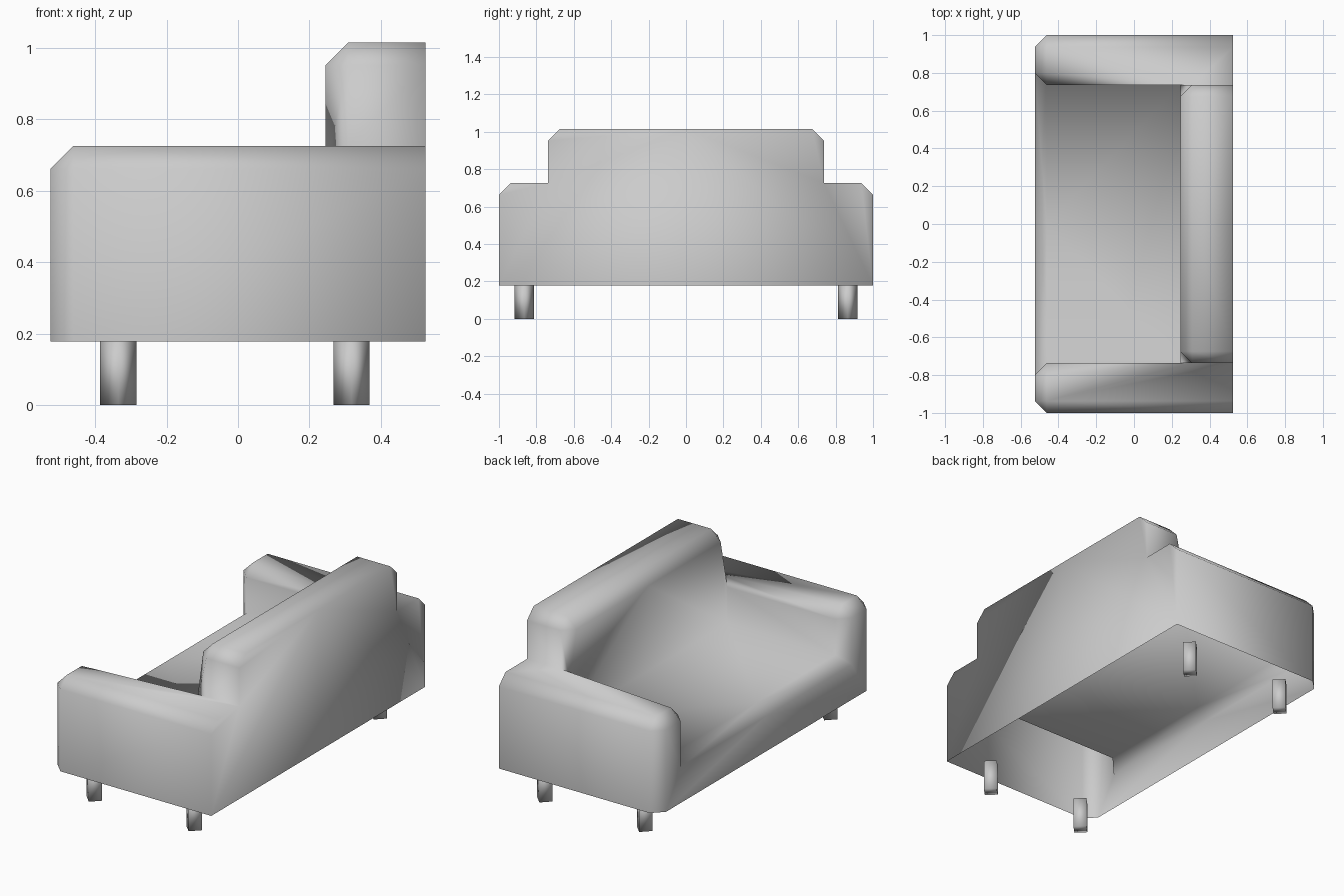
import bpy, bmesh

if "Cube" in bpy.data.objects:
    bpy.data.objects.remove(bpy.data.objects["Cube"])

# Key planes of the sofa (the seat opens toward -x)
X0, X1, X2 = -0.525, 0.245, 0.525          # front, backrest face, rear
Y0, Y1, Y2 = 0.0, 0.737, 1.0               # middle, inner arm, outer arm
ZB, ZS, ZA, ZT = 0.178, 0.45, 0.725, 1.015  # underside, seat, arm top, back top

# Half of the upholstered shell as plain planes, open underneath
faces = [
    [(X0, Y0, ZB), (X0, Y2, ZB), (X0, Y2, ZA), (X0, Y1, ZA), (X0, Y1, ZS), (X0, Y0, ZS)],  # front
    [(X0, Y2, ZB), (X2, Y2, ZB), (X2, Y2, ZA), (X0, Y2, ZA)],                              # outer arm
    [(X2, Y0, ZB), (X2, Y2, ZB), (X2, Y2, ZA), (X2, Y1, ZA), (X2, Y1, ZT), (X2, Y0, ZT)],  # rear
    [(X0, Y1, ZA), (X0, Y2, ZA), (X2, Y2, ZA), (X2, Y1, ZA), (X1, Y1, ZA)],                # arm top
    [(X0, Y1, ZS), (X1, Y1, ZS), (X1, Y1, ZA), (X0, Y1, ZA)],                              # inner arm
    [(X0, Y0, ZS), (X1, Y0, ZS), (X1, Y1, ZS), (X0, Y1, ZS)],                              # seat
    [(X1, Y0, ZS), (X1, Y1, ZS), (X1, Y1, ZA), (X1, Y1, ZT), (X1, Y0, ZT)],                # backrest face
    [(X1, Y1, ZA), (X2, Y1, ZA), (X2, Y1, ZT), (X1, Y1, ZT)],                              # backrest end
    [(X1, Y0, ZT), (X2, Y0, ZT), (X2, Y1, ZT), (X1, Y1, ZT)],                              # backrest top
]

bm = bmesh.new()
verts = {}
for face in faces:
    for co in face:
        if co not in verts:
            verts[co] = bm.verts.new(co)
    bm.faces.new([verts[co] for co in face])
bmesh.ops.recalc_face_normals(bm, faces=bm.faces[:])
bm.normal_update()
bm.faces.ensure_lookup_table()
if bm.faces[0].normal.x > 0:
    bmesh.ops.reverse_faces(bm, faces=bm.faces[:])
bm.normal_update()

# Chamfer every outward edge except those around the flat rear
soft = [e for e in bm.edges if len(e.link_faces) == 2 and e.is_convex
        and not all(abs(v.co.x - X2) < 1e-4 for v in e.verts)]
bmesh.ops.bevel(bm, geom=soft, offset=0.063, offset_type='OFFSET', segments=1,
                profile=0.5, affect='EDGES', clamp_overlap=True)
mesh = bpy.data.meshes.new("sofa_body")
bm.to_mesh(mesh)
bm.free()
mesh.shade_smooth()
body = bpy.data.objects.new("sofa_body", mesh)
bpy.context.collection.objects.link(body)
mirror = body.modifiers.new("Mirror", 'MIRROR')
mirror.use_axis = (False, True, False)
mirror.merge_threshold = 0.001

# Four-sided legs, corners pointing along the axes
for end, x in (("front", -0.335), ("rear", 0.318)):
    for side, y in (("right", -0.865), ("left", 0.865)):
        bpy.ops.mesh.primitive_cylinder_add(vertices=4, radius=0.051, depth=0.18,
                                            location=(x, y, 0.09))
        leg = bpy.context.object
        leg.name = f"{end}_{side}_leg"
        leg.data.shade_smooth()
